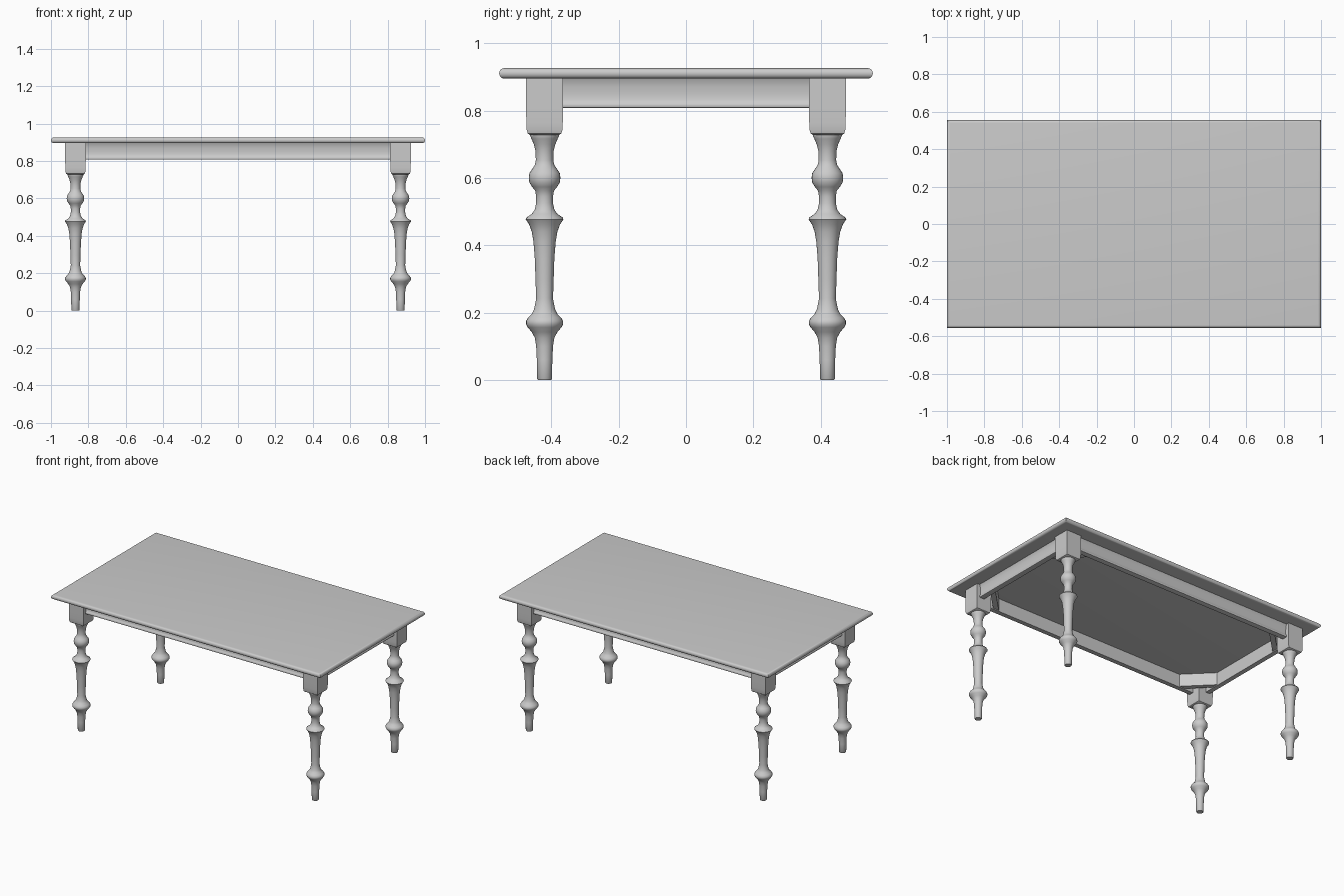
import bpy, bmesh, math
from mathutils import Matrix

if "Cube" in bpy.data.objects:
    bpy.data.objects.remove(bpy.data.objects["Cube"])

LEG_X, LEG_Y = 0.869, 0.42


def finish(bm, name, angle=35):
    bmesh.ops.recalc_face_normals(bm, faces=bm.faces)
    mesh = bpy.data.meshes.new(name)
    bm.to_mesh(mesh)
    bm.free()
    ob = bpy.data.objects.new(name, mesh)
    bpy.context.collection.objects.link(ob)
    bpy.ops.object.select_all(action='DESELECT')
    ob.select_set(True)
    bpy.context.view_layer.objects.active = ob
    bpy.ops.object.shade_smooth_by_angle(angle=math.radians(angle))
    return ob


def skin(bm, rings):
    """Join rings of points into a closed, capped solid."""
    loops = [[bm.verts.new(p) for p in ring] for ring in rings]
    n = len(loops[0])
    for a, b in zip(loops, loops[1:]):
        for i in range(n):
            j = (i + 1) % n
            bm.faces.new((a[i], a[j], b[j], b[i]))
    bm.faces.new(loops[0])
    bm.faces.new(loops[-1])


def rect(hx, hy, z, cx=0, cy=0):
    return [(cx + sx * hx, cy + sy * hy, z)
            for sx, sy in ((-1, -1), (1, -1), (1, 1), (-1, 1))]


def circle(r, z, cx, cy, n=28):
    return [(cx + r * math.cos(2 * math.pi * i / n),
             cy + r * math.sin(2 * math.pi * i / n), z) for i in range(n)]


# Table top with rounded edges and square corners
bm = bmesh.new()
rings = []
for i in range(13):
    a = -math.pi / 2 + math.pi * i / 12
    inset = 0.0155 * (1 - math.cos(a))
    rings.append(rect(1.0 - inset, 0.555 - inset, 0.9105 + 0.0155 * math.sin(a)))
skin(bm, rings)
finish(bm, "table_top")

# Turned leg profile (radius, height)
turning = [
    (0.020, 0), (0.022, 0.003), (0.023, 0.06), (0.025, 0.10), (0.029, 0.125),
    (0.038, 0.142), (0.050, 0.156), (0.055, 0.165), (0.055, 0.175),
    (0.049, 0.185), (0.038, 0.196), (0.032, 0.208), (0.028, 0.225),
    (0.025, 0.242), (0.027, 0.30), (0.029, 0.36), (0.033, 0.41),
    (0.038, 0.44), (0.046, 0.462), (0.056, 0.477), (0.054, 0.482),
    (0.038, 0.493), (0.029, 0.506), (0.025, 0.525), (0.025, 0.545),
    (0.028, 0.562), (0.037, 0.573), (0.045, 0.586), (0.047, 0.60),
    (0.045, 0.614), (0.037, 0.626), (0.029, 0.638), (0.026, 0.652),
    (0.027, 0.68), (0.032, 0.70), (0.039, 0.716), (0.043, 0.725), (0.043, 0.735)]
# Square head of the leg (half width, height)
head = [(0.044, 0.728), (0.050, 0.732), (0.053, 0.743), (0.054, 0.765),
        (0.055, 0.80), (0.055, 0.896)]

# Four legs and the corner braces behind them
for sx, side in ((-1, "left"), (1, "right")):
    for sy, end in ((-1, "front"), (1, "back")):
        cx, cy = sx * LEG_X, sy * LEG_Y
        bm = bmesh.new()
        skin(bm, [circle(r, z, cx, cy) for r, z in turning])
        skin(bm, [rect(h, h, z, cx, cy) for h, z in head])
        finish(bm, f"{end}_{side}_leg")

        bm = bmesh.new()
        ix, iy = 0.868, 0.419
        plan = [(ix - 0.16, iy), (ix, iy - 0.16), (ix, iy - 0.115), (ix - 0.115, iy)]
        skin(bm, [[(sx * x, sy * y, z) for x, y in plan] for z in (0.812, 0.896)])
        finish(bm, f"{end}_{side}_brace")

# Aprons: coved outer face with a rounded lower lip (offset from leg line, height)
apron = [(0.0, 0.896), (0.036, 0.896), (0.031, 0.885), (0.028, 0.870),
         (0.027, 0.850), (0.027, 0.832), (0.030, 0.825), (0.034, 0.820),
         (0.035, 0.814), (0.033, 0.809), (0.028, 0.807), (0.0, 0.807)]
for name, half, dist, turn in (("front_apron", LEG_X - 0.05, LEG_Y, 180),
                               ("back_apron", LEG_X - 0.05, LEG_Y, 0),
                               ("left_apron", LEG_Y - 0.05, LEG_X, 90),
                               ("right_apron", LEG_Y - 0.05, LEG_X, -90)):
    bm = bmesh.new()
    skin(bm, [[(x, dist + d, z) for d, z in apron] for x in (-half, half)])
    bm.transform(Matrix.Rotation(math.radians(turn), 4, 'Z'))
    finish(bm, name, 40)
